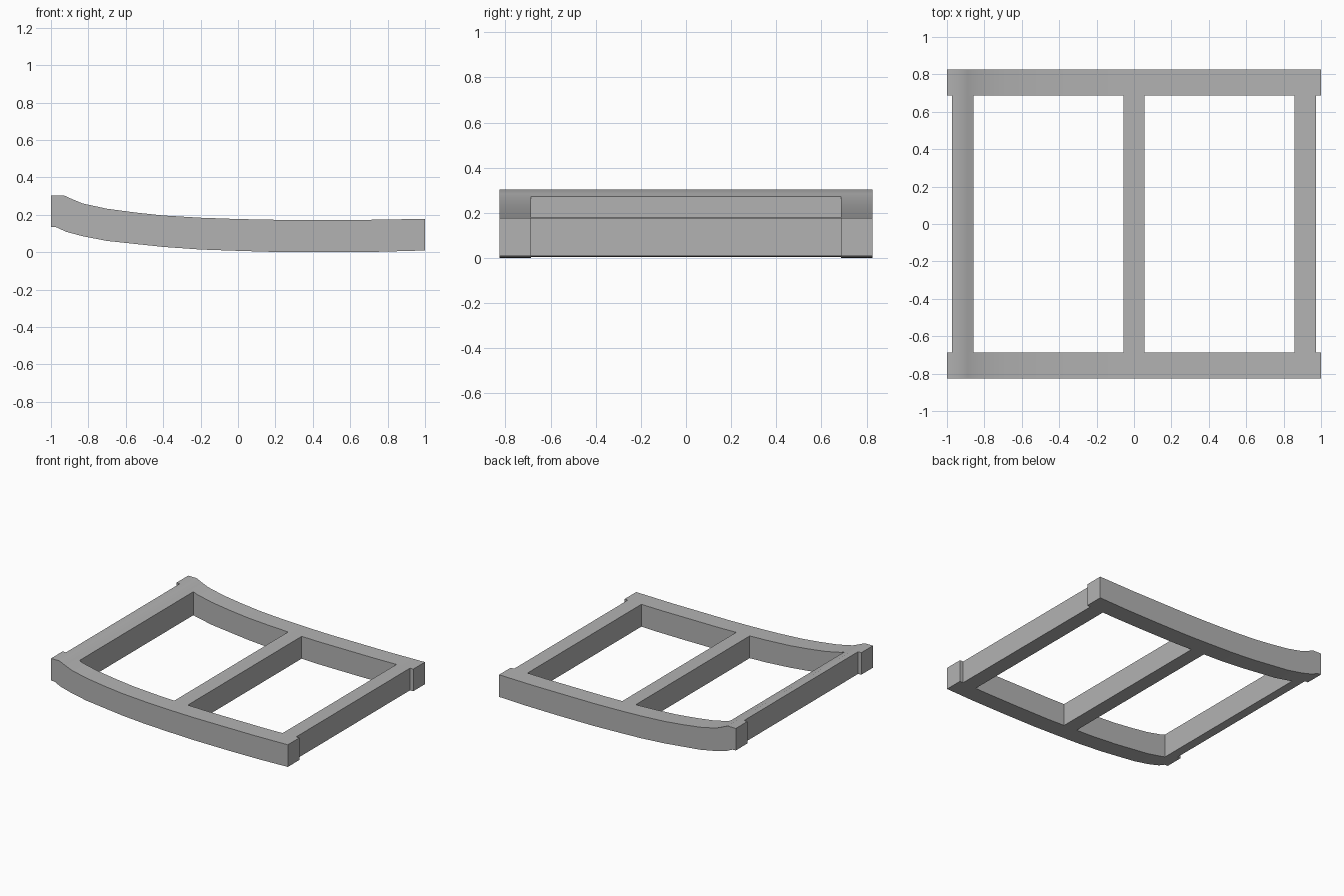
import bpy, bmesh, math

cube = bpy.data.objects.get("Cube")
if cube:
    bpy.data.objects.remove(cube, do_unlink=True)

grey = bpy.data.materials.new("plain grey")
grey.use_nodes = True
colour = (0.45, 0.45, 0.45, 1)
grey.diffuse_color = colour
grey.node_tree.nodes["Principled BSDF"].inputs["Base Color"].default_value = colour

# Curved side profile of the frame, as (x, z) points
TOP = [(-1, .303), (-.93, .303), (-.89, .285), (-.83, .26), (-.7, .232), (-.55, .212),
       (-.4, .196), (-.2, .184), (0, .177), (.2, .173), (.7, .173), (1, .178)]
BOTTOM = [(-1, .135), (-.97, .133), (-.92, .109), (-.83, .085), (-.7, .06), (-.55, .044),
          (-.4, .028), (-.2, .014), (0, .007), (.2, .001), (.5, 0), (.75, .002), (1, .009)]


def height(line, x):
    for (xa, za), (xb, zb) in zip(line, line[1:]):
        if x <= xb:
            return za + (zb - za) * (x - xa) / (xb - xa)
    return line[-1][1]


def span(line, x0, x1):
    xs = [x0] + [x for x, z in line if x0 < x < x1] + [x1]
    return [(x, height(line, x)) for x in xs]


def slab(name, x0, x1, y0, y1):
    """Cut the profile between x0 and x1 and extrude it from y0 to y1."""
    outline = span(BOTTOM, x0, x1) + span(TOP, x0, x1)[::-1]
    bm = bmesh.new()
    face = bm.faces.new([bm.verts.new((x, y0, z)) for x, z in outline])
    result = bmesh.ops.extrude_face_region(bm, geom=[face])
    moved = [v for v in result["geom"] if isinstance(v, bmesh.types.BMVert)]
    bmesh.ops.translate(bm, verts=moved, vec=(0, y1 - y0, 0))
    bmesh.ops.recalc_face_normals(bm, faces=bm.faces)
    mesh = bpy.data.meshes.new(name)
    bm.to_mesh(mesh)
    bm.free()
    mesh.materials.append(grey)
    obj = bpy.data.objects.new(name, mesh)
    bpy.context.collection.objects.link(obj)
    bpy.ops.object.select_all(action="DESELECT")
    obj.select_set(True)
    bpy.context.view_layer.objects.active = obj
    bpy.ops.object.shade_smooth_by_angle(angle=math.radians(30))


# Long curved rails
INNER, OUTER = .687, .827
slab("front_rail", -1, 1, -OUTER, -INNER)
slab("back_rail", -1, 1, INNER, OUTER)

# Cross bars between the rails, flush with the rail profile
for name, x in (("right_crossbar", -.915), ("middle_crossbar", 0), ("left_crossbar", .915)):
    slab(name, x - .057, x + .057, -INNER, INNER)
